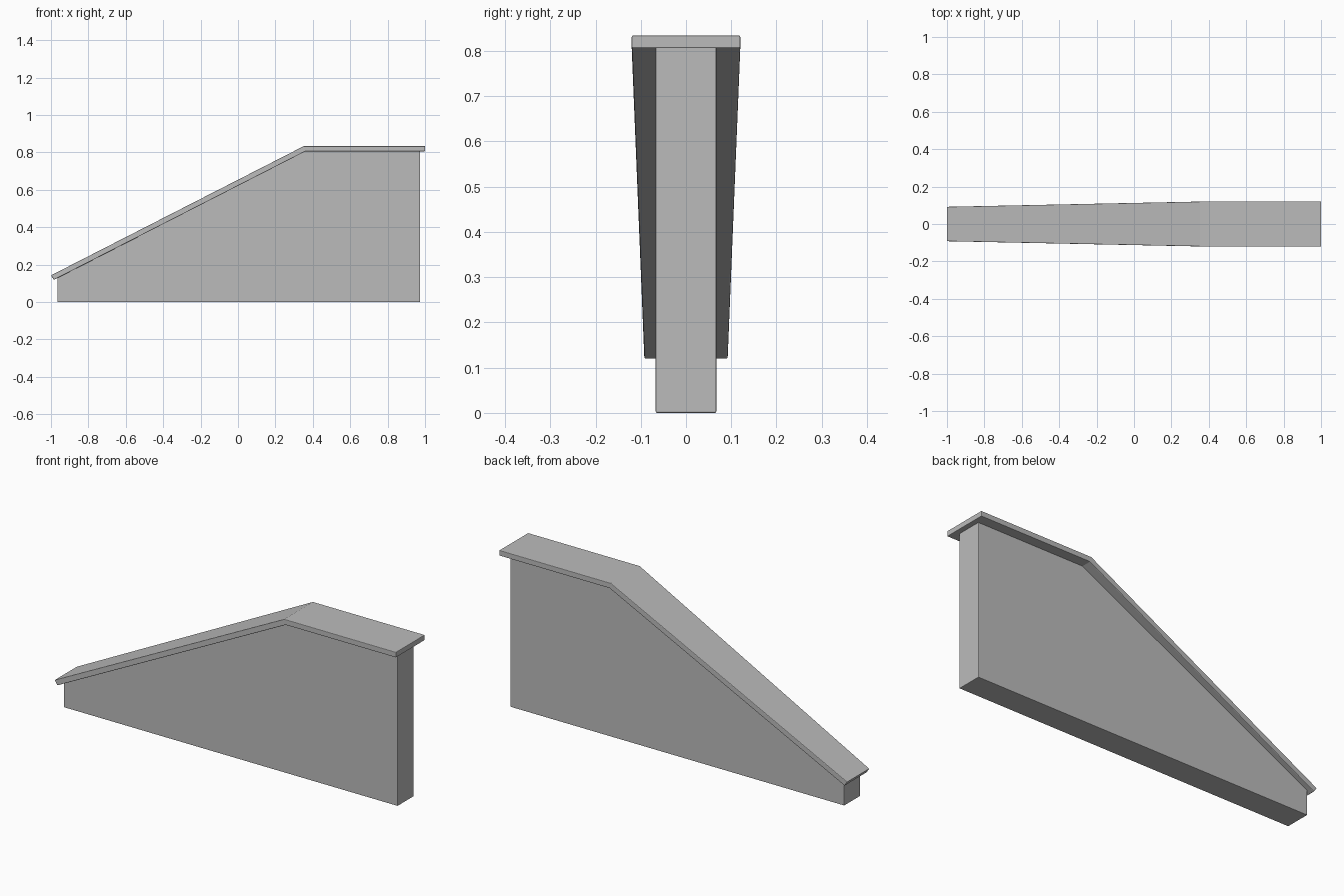
import bpy
import bmesh
import math

cube = bpy.data.objects.get("Cube")
if cube:
    bpy.data.objects.remove(cube, do_unlink=True)

stone = bpy.data.materials.new("plain_grey")
stone.use_nodes = True
grey = (0.5, 0.5, 0.5, 1)
stone.diffuse_color = grey
stone.node_tree.nodes["Principled BSDF"].inputs["Base Color"].default_value = grey


def extruded_profile(name, profile, half_width, bevel):
    """Side profile in x and z, spread to both sides by a width that depends on x."""
    bm = bmesh.new()
    sides = [[bm.verts.new((x, s * half_width(x), z)) for x, z in profile] for s in (-1, 1)]
    front, back = sides
    bm.faces.new(front)
    bm.faces.new(back[::-1])
    for i in range(len(profile)):
        j = (i + 1) % len(profile)
        bm.faces.new((front[i], back[i], back[j], front[j]))
    bmesh.ops.recalc_face_normals(bm, faces=bm.faces)
    mesh = bpy.data.meshes.new(name)
    bm.to_mesh(mesh)
    bm.free()
    mesh.materials.append(stone)
    obj = bpy.data.objects.new(name, mesh)
    bpy.context.collection.objects.link(obj)
    # Slightly softened edges
    mod = obj.modifiers.new("soft_edges", "BEVEL")
    mod.width = bevel
    mod.segments = 2
    mod.limit_method = "ANGLE"
    mod.angle_limit = math.radians(40)
    return obj


# Wall body with a sloping top, tucked just into the cap
extruded_profile(
    "wall",
    [(-0.965, 0), (0.973, 0), (0.973, 0.81), (0.357, 0.81), (-0.965, 0.135)],
    lambda x: 0.067, 0.003)

# Coping slab that follows the wall top and narrows down the slope
extruded_profile(
    "coping",
    [(-0.984, 0.119), (0.36, 0.806), (1.0, 0.806), (1.0, 0.834),
     (0.352, 0.834), (-1.0, 0.143)],
    lambda x: 0.12 - 0.028 * max(0, min(1, (0.355 - x) / 1.345)), 0.003)
